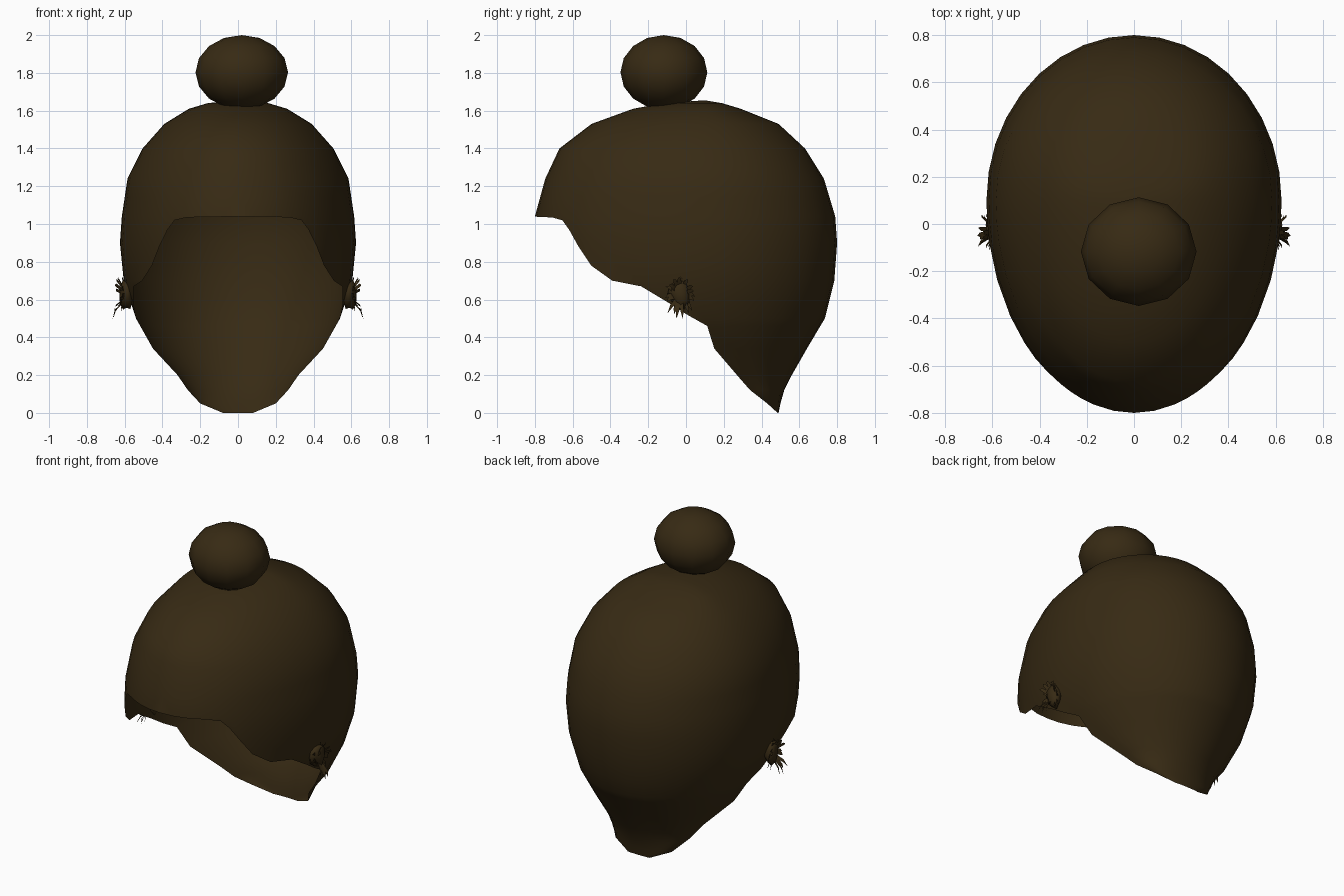
import bpy, bmesh, math, random
from mathutils import Vector

if "Cube" in bpy.data.objects:
    bpy.data.objects.remove(bpy.data.objects["Cube"])

random.seed(4)
hair = bpy.data.materials.new("dark brown hair")
hair.diffuse_color = (0.038, 0.023, 0.0068, 1)
hair.use_nodes = True
hair.node_tree.nodes["Principled BSDF"].inputs["Base Color"].default_value = hair.diffuse_color

# height, front y, middle y, back y, half width
ROWS = [(1.655, .1, .1, .1, 0), (1.64, -.12, .1, .19, .16), (1.61, -.28, .1, .29, .26),
        (1.53, -.5, .1, .49, .39), (1.4, -.67, .1, .63, .505), (1.24, -.745, .1, .73, .585),
        (1.04, -.8, .1, .79, .615), (.9, -.8, .1, .8, .625), (.7, -.8, .1, .785, .605),
        (.5, -.8, .1, .735, .54), (.34, -.8, .15, .64, .45), (.2, -.8, .27, .56, .32),
        (.12, -.8, .34, .52, .265), (.05, -.8, .43, .5, .2), (0, -.8, .485, .49, .08)]
# hairline: angle from the front, lowest height
HAIRLINE = [(0, 1.04), (26, 1.035), (33, 1.02), (37, .97), (42, .88), (48, .78),
            (57, .7), (68, .67), (78, .58), (84, .52), (90, .46)]


def lerp_table(table, key):
    """Linear lookup in a table sorted by its first column."""
    table = sorted(table)
    for a, b in zip(table, table[1:]):
        if key <= b[0]:
            t = (key - a[0]) / (b[0] - a[0])
            return [p + (q - p) * t for p, q in zip(a, b)]
    return list(table[-1])


def hair_point(angle, z):
    z, yf, ym, yb, w = lerp_table(ROWS, z)
    a = math.radians(angle)
    c = math.cos(a)
    depth = (ym - yf) if c > 0 else (yb - ym)
    return Vector((w * math.sin(a), ym - depth * c, z))


def patch(bm, angles, edge):
    """Grid of columns falling from the crown to the lower edge."""
    zs = sorted([r[0] for r in ROWS] + [.46, 1.14, .8, .6, 1.32, 1.575], reverse=True)
    cols = [[bm.verts.new(hair_point(a, max(z, edge(a)))) for z in zs] for a in angles]
    for c, d in zip(cols, cols[1:]):
        for i in range(len(zs) - 1):
            bm.faces.new((c[i], c[i + 1], d[i + 1], d[i]))


def finish(bm, name):
    bmesh.ops.recalc_face_normals(bm, faces=bm.faces)
    me = bpy.data.meshes.new(name)
    bm.to_mesh(me)
    bm.free()
    me.materials.append(hair)
    for p in me.polygons:
        p.use_smooth = True
    ob = bpy.data.objects.new(name, me)
    bpy.context.collection.objects.link(ob)
    return ob


def mirror_mesh(bm):
    geom = bm.verts[:] + bm.edges[:] + bm.faces[:]
    bmesh.ops.mirror(bm, geom=geom, axis='X', merge_dist=0.0005)


# Swept-back hair shell, open at the face and neck
bm = bmesh.new()
front = [0, 8, 16, 22, 26, 30, 33, 37, 42, 48, 57, 68, 78, 84, 90]
patch(bm, front, lambda a: lerp_table(HAIRLINE, a)[1])
patch(bm, range(90, 181, 10), lambda a: 0)
bmesh.ops.remove_doubles(bm, verts=bm.verts, dist=0.0005)
bmesh.ops.dissolve_degenerate(bm, dist=0.0005, edges=bm.edges)
mirror_mesh(bm)
bmesh.ops.remove_doubles(bm, verts=bm.verts, dist=0.0005)
finish(bm, "hair_shell")

# Round bun on the crown
bm = bmesh.new()
bmesh.ops.create_uvsphere(bm, u_segments=12, v_segments=8, radius=1)
for v in bm.verts:
    v.co = Vector((.02 + v.co.x * .245, -.117 + v.co.y * .23, 1.803 + v.co.z * .197))
finish(bm, "bun")

# Messy tufts beside the ears: a rough core and tapered wisps
bm = bmesh.new()
centre = Vector((.59, -.03, .625))
bmesh.ops.create_icosphere(bm, subdivisions=2, radius=1)
for v in bm.verts:
    k = random.uniform(.75, 1.2)
    v.co = centre + Vector((v.co.x * .035, v.co.y * .06, v.co.z * .08)) * k
for i in range(18):
    a = math.tau * i / 18 + random.uniform(-.15, .15)
    out = Vector((random.uniform(.0, .6), .75 * math.cos(a), math.sin(a)))
    side = Vector((.3, -math.sin(a), math.cos(a))) * .011
    start = centre + out * .045
    mid = centre + out * .085 + Vector((.012, 0, 0))
    tip = centre + out * random.uniform(.1, .125) + Vector((.005, 0, -.012))
    v = [bm.verts.new(p) for p in (start - side, start + side, mid + side * .8, mid - side * .8, tip)]
    bm.faces.new(v[:4])
    bm.faces.new((v[3], v[2], v[4]))
mirror_mesh(bm)
finish(bm, "ear_tufts")
